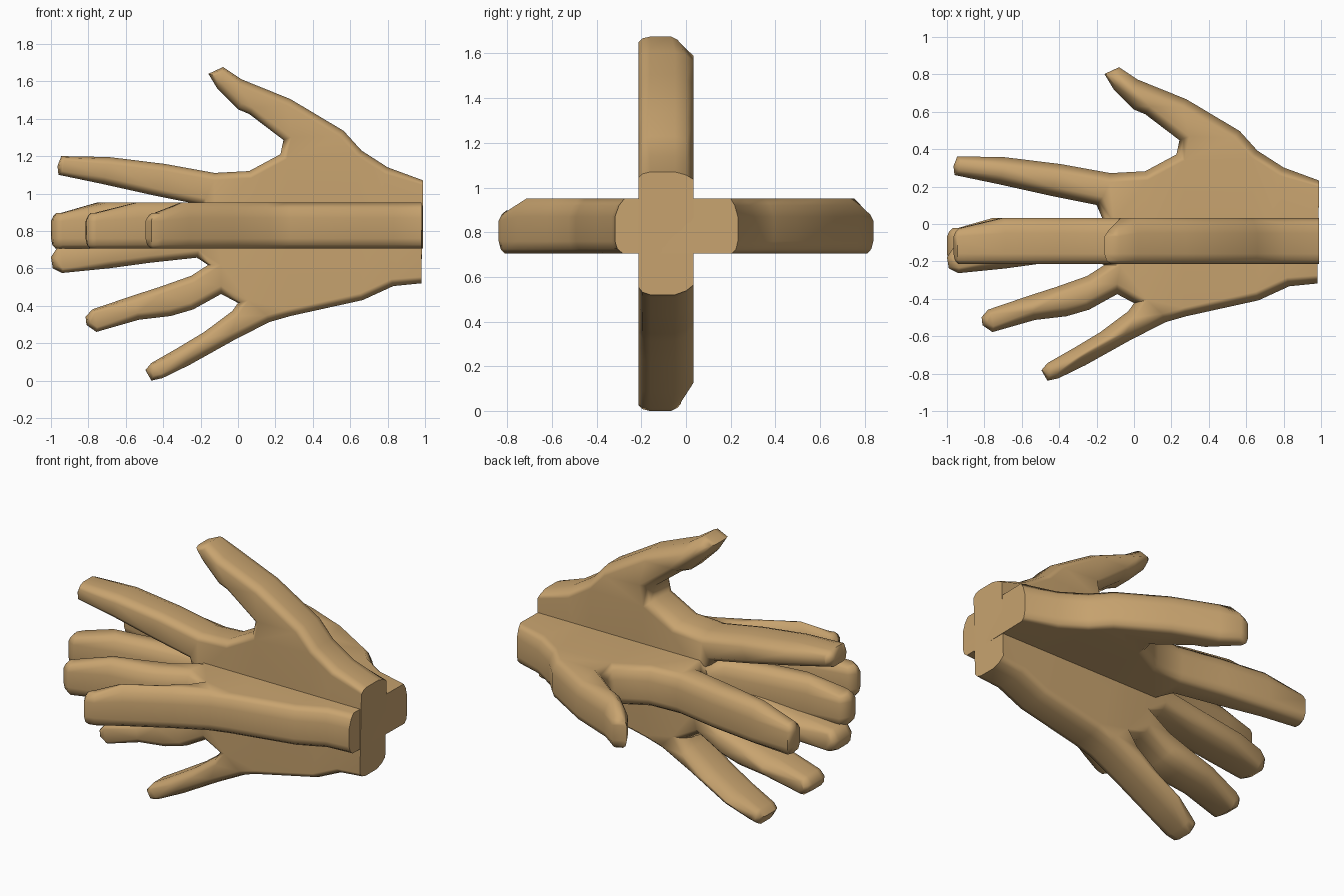
import bpy
import bmesh
from mathutils import Vector
from mathutils.geometry import delaunay_2d_cdt

cube = bpy.data.objects.get("Cube")
if cube:
    bpy.data.objects.remove(cube, do_unlink=True)

# One flat skin colour
skin = bpy.data.materials.new("tan_skin")
skin.use_nodes = True
skin.diffuse_color = (0.58, 0.37, 0.16, 1)
skin.node_tree.nodes["Principled BSDF"].inputs["Base Color"].default_value = skin.diffuse_color

# Hand outline, counter-clockwise: (kind, points as along / up)
MID = 0.838
OUTLINE = [
    ("wrist", [(.99, 1.07)]),
    ("thumb_outer", [(.8, 1.14), (.66, 1.23), (.565, 1.335), (.28, 1.505), (.02, 1.61)]),
    ("tip", [(-.08, 1.676), (-.158, 1.64)]),
    ("thumb_inner", [(-.11, 1.56), (0, 1.45), (.06, 1.425), (.243, 1.286), (.227, 1.21)]),
    ("index_upper", [(.06, 1.12), (-.126, 1.11), (-.39, 1.158), (-.69, 1.195)]),
    ("tip", [(-.945, 1.2), (-.965, 1.147), (-.96, 1.1)]),
    ("index_lower", [(-.72, 1.05), (-.45, .99), (-.2, .94), (-.17, .87)]),
    ("middle_upper", [(-.25, .83), (-.5, .79), (-.76, .75)]),
    ("tip", [(-.96, .72), (-1, .66), (-.99, .6), (-.94, .575)]),
    ("middle_lower", [(-.69, .6), (-.47, .63), (-.22, .657), (-.16, .618)]),
    ("ring_upper", [(-.25, .56), (-.42, .5), (-.56, .455)]),
    ("tip", [(-.78, .38), (-.815, .34), (-.81, .297), (-.757, .26)]),
    ("ring_lower", [(-.53, .325), (-.36, .345), (-.24, .38), (-.09, .463), (0, .415)]),
    ("little_upper", [(-.03, .372), (-.18, .26), (-.33, .17)]),
    ("tip", [(-.463, .094), (-.495, .056), (-.463, 0), (-.404, .013)]),
    ("little_lower", [(-.26, .083), (-.02, .217), (.168, .313), (.28, .345)]),
    ("heel", [(.666, .43), (.83, .505)]),
    ("wrist", [(.98, .52)]),
]

# Edge rounding: (inward offset, height), back of the hand softer than the palm
TIERS = [(.038, -.124), (.012, -.105), (0, -.07), (0, .04), (.02, .09), (.048, .122)]


def inward(points, i):
    """Mitred inward direction at an outline corner."""
    p = points[i]
    before = (p - points[i - 1]).normalized()
    after = (points[(i + 1) % len(points)] - p).normalized()
    n1 = Vector((-before.y, before.x))
    n2 = Vector((-after.y, after.x))
    return (n1 + n2) / max(1 + n1.dot(n2), .6)


def fill_cap(bm, points, ring):
    """Close a ring with triangles that stay inside the outline."""
    result = delaunay_2d_cdt(points, [], [list(range(len(points)))], 1, 1e-5)
    triangles, sources = result[2], result[3]
    for triangle in triangles:
        bm.faces.new([ring[sources[k][0]] for k in triangle])


def build_hand(name, place):
    kinds = [kind for kind, run in OUTLINE for _ in run]
    points = [Vector((x, h - MID)) for _, run in OUTLINE for x, h in run]
    bm = bmesh.new()
    rings = []
    for offset, height in TIERS:
        ring = []
        for i, p in enumerate(points):
            tip = kinds[i] == "tip"
            q = p + inward(points, i) * offset * (.6 if tip else 1)
            if kinds[i] == "wrist":
                q.x = p.x          # the wrist is cut off square
            t = height * .55 if tip and height > 0 else height
            ring.append(bm.verts.new(place(q.x, q.y, t)))
        rings.append(ring)

    # Rounded sides, then palm and back
    count = len(points)
    for low, high in zip(rings, rings[1:]):
        for i in range(count):
            j = (i + 1) % count
            bm.faces.new((low[i], low[j], high[j], high[i]))
    fill_cap(bm, points, rings[0])
    fill_cap(bm, points, rings[-1])
    bmesh.ops.recalc_face_normals(bm, faces=bm.faces)

    mesh = bpy.data.meshes.new(name)
    bm.to_mesh(mesh)
    bm.free()
    mesh.materials.append(skin)
    hand = bpy.data.objects.new(name, mesh)
    bpy.context.collection.objects.link(hand)
    bpy.ops.object.select_all(action="DESELECT")
    hand.select_set(True)
    bpy.context.view_layer.objects.active = hand
    bpy.ops.object.shade_smooth_by_angle(angle=1.1)
    weighted = hand.modifiers.new("soft_normals", "WEIGHTED_NORMAL")
    weighted.keep_sharp = True


# Two crossed hands sharing the wrist: one lying flat, one upright
build_hand("flat_hand", lambda x, v, t: (x, v, .83 + t))
build_hand("upright_hand", lambda x, v, t: (x, t - .089, MID + v))
